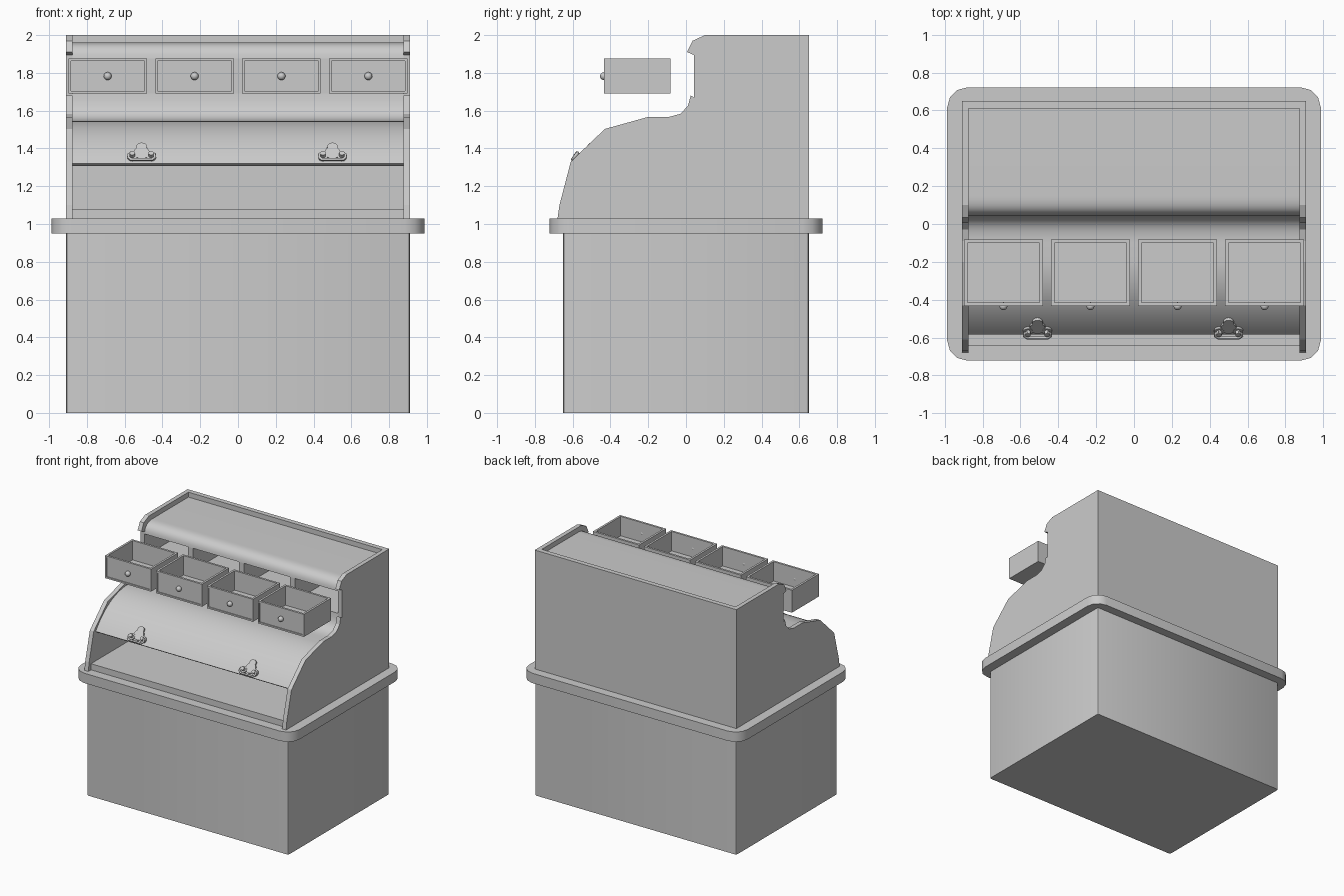
import bpy, bmesh, math
from mathutils import Vector, Matrix
from mathutils.geometry import interpolate_bezier

if "Cube" in bpy.data.objects:
    bpy.data.objects.remove(bpy.data.objects["Cube"])


def finish(bm, name):
    bmesh.ops.recalc_face_normals(bm, faces=bm.faces)
    me = bpy.data.meshes.new(name)
    bm.to_mesh(me)
    bm.free()
    ob = bpy.data.objects.new(name, me)
    bpy.context.collection.objects.link(ob)
    return ob


def add_box(bm, x0, x1, y0, y1, z0, z1):
    m = Matrix.Translation(((x0 + x1) / 2, (y0 + y1) / 2, (z0 + z1) / 2)) @ \
        Matrix.Diagonal((x1 - x0, y1 - y0, z1 - z0, 1))
    return bmesh.ops.create_cube(bm, size=1, matrix=m)["verts"]


def box(name, *dims, corner=0, segs=1):
    """Box with optionally rounded vertical corners."""
    bm = bmesh.new()
    add_box(bm, *dims)
    if corner:
        edges = [e for e in bm.edges if abs(e.verts[0].co.z - e.verts[1].co.z) > 0.01]
        bmesh.ops.bevel(bm, geom=edges, offset=corner, segments=segs, profile=0.5, affect='EDGES')
    return finish(bm, name)


def extrude_x(name, profile, x0, x1):
    """Extrude a closed (y, z) outline along x."""
    bm = bmesh.new()
    f = bm.faces.new([bm.verts.new((x0, y, z)) for y, z in profile])
    r = bmesh.ops.extrude_face_region(bm, geom=[f])
    vs = [v for v in r["geom"] if isinstance(v, bmesh.types.BMVert)]
    bmesh.ops.translate(bm, verts=vs, vec=(x1 - x0, 0, 0))
    return finish(bm, name)


def bez(a, b, c, d, n=10):
    return [Vector((p[0], p[1])) for p in
            interpolate_bezier(*[Vector((q[0], q[1], 0)) for q in (a, b, c, d)], n)]


def skin(name, path, t=0.02):
    """Curved board following a (y, z) path, thickened inwards."""
    inner = []
    for i, p in enumerate(path):
        d = (path[min(i + 1, len(path) - 1)] - path[max(i - 1, 0)]).normalized()
        inner.append(p + Vector((-d.y, d.x)) * t)
    return extrude_x(name, path + inner[::-1], -0.875, 0.875)


# lower cabinet and rounded counter slab
box("cabinet_base", -0.91, 0.91, -0.65, 0.65, 0, 0.95, corner=0.015, segs=2)
box("counter_slab", -0.987, 0.987, -0.722, 0.722, 0.95, 1.03, corner=0.105, segs=3)

# shaped side panels
side = [(0.65, 1.03), (0.65, 2), (0.10, 2), (0.035, 1.97), (0.005, 1.91), (0.042, 1.895),
        (0.042, 1.67), (0.025, 1.68), (0.01, 1.625), (-0.03, 1.583), (-0.09, 1.567),
        (-0.2, 1.567), (-0.43, 1.503), (-0.61, 1.33), (-0.67, 1.10), (-0.68, 1.03)]
extrude_x("side_panel_left", side, -0.91, -0.875)
extrude_x("side_panel_right", side, 0.875, 0.91)

# back panel and desk floor
box("back_panel", -0.875, 0.875, 0.61, 0.65, 1.03, 2)
box("desk_floor", -0.875, 0.875, -0.645, 0.61, 1.03, 1.08)

# curved roof and roll front
skin("roof", [Vector((0.61, 1.96))] +
     bez((0.15, 1.96), (0.09, 1.96), (0.048, 1.94), (0.045, 1.875)))
skin("roll_front", bez((0.05, 1.69), (0.045, 1.58), (0.0, 1.545), (-0.1, 1.545)) +
     bez((-0.2, 1.545), (-0.36, 1.535), (-0.49, 1.45), (-0.585, 1.32), 14))

# drawer bay: top, bottom, back and dividers
bm = bmesh.new()
add_box(bm, -0.875, 0.875, 0.05, 0.41, 1.875, 1.9)
add_box(bm, -0.875, 0.875, 0.05, 0.41, 1.67, 1.692)
add_box(bm, -0.875, 0.875, 0.39, 0.41, 1.692, 1.875)
for x in (-0.46, 0, 0.46):
    add_box(bm, x - 0.022, x + 0.022, 0.045, 0.39, 1.692, 1.875)
finish(bm, "drawer_bay")


def drawer(i, cx):
    bm = bmesh.new()
    add_box(bm, cx - 0.208, cx + 0.208, -0.433, -0.083, 1.692, 1.875)
    bm.normal_update()
    top = max(bm.faces, key=lambda f: f.normal.z)
    front = min(bm.faces, key=lambda f: f.normal.y)
    # open top, and recessed front field
    for f, inset, vec in ((top, 0.024, (0, 0, -0.158)), (front, 0.018, (0, 0.008, 0))):
        bmesh.ops.inset_region(bm, faces=[f], thickness=inset)
        r = bmesh.ops.extrude_discrete_faces(bm, faces=[f])
        bmesh.ops.translate(bm, verts=r["faces"][0].verts, vec=vec)
    finish(bm, f"drawer_{i}")
    bm = bmesh.new()
    bmesh.ops.create_uvsphere(bm, u_segments=16, v_segments=10, radius=0.021,
                              matrix=Matrix.Translation((cx, -0.434, 1.783)))
    finish(bm, f"drawer_knob_{i}")


for i in range(4):
    drawer(i + 1, -0.69 + 0.46 * i)


def handle(name, cx):
    """Three-lobed plate with a hanging bail, lying on the sloping roll front."""
    base = Matrix.Translation((cx, -0.54, 1.375)) @ Matrix.Rotation(math.radians(50), 4, 'X')
    bm = bmesh.new()
    for u, v, r, h in ((0, 0.035, 0.028, 0.02), (0, -0.005, 0.042, 0.02),
                       (-0.05, -0.03, 0.026, 0.022), (0.05, -0.03, 0.026, 0.022),
                       (-0.05, -0.03, 0.014, 0.045), (0.05, -0.03, 0.014, 0.045)):
        bmesh.ops.create_cone(bm, cap_ends=True, segments=16, radius1=r, radius2=r, depth=h,
                              matrix=base @ Matrix.Translation((u, v, h / 2 - 0.008)))
    finish(bm, name + "_plate")
    cu = bpy.data.curves.new(name + "_bail", 'CURVE')
    cu.dimensions = '3D'
    cu.bevel_depth = 0.008
    cu.bevel_resolution = 2
    cu.use_fill_caps = True
    pts = [(-0.05, -0.02), (-0.068, -0.03), (-0.07, -0.05), (-0.055, -0.065)]
    pts += [(-u, v) for u, v in reversed(pts)]
    sp = cu.splines.new('POLY')
    sp.points.add(len(pts) - 1)
    for p, (u, v) in zip(sp.points, pts):
        p.co = (*(base @ Vector((u, v, 0.026))), 1)
    ob = bpy.data.objects.new(name + "_bail", cu)
    bpy.context.collection.objects.link(ob)


handle("handle_left", -0.51)
handle("handle_right", 0.50)

# smooth curved surfaces, keep edges sharp
for ob in bpy.data.objects:
    ob.select_set(ob.type == 'MESH' and not ob.name.startswith("side_panel"))
    if ob.type == 'MESH':
        bpy.context.view_layer.objects.active = ob
bpy.ops.object.shade_smooth_by_angle(angle=math.radians(35))
